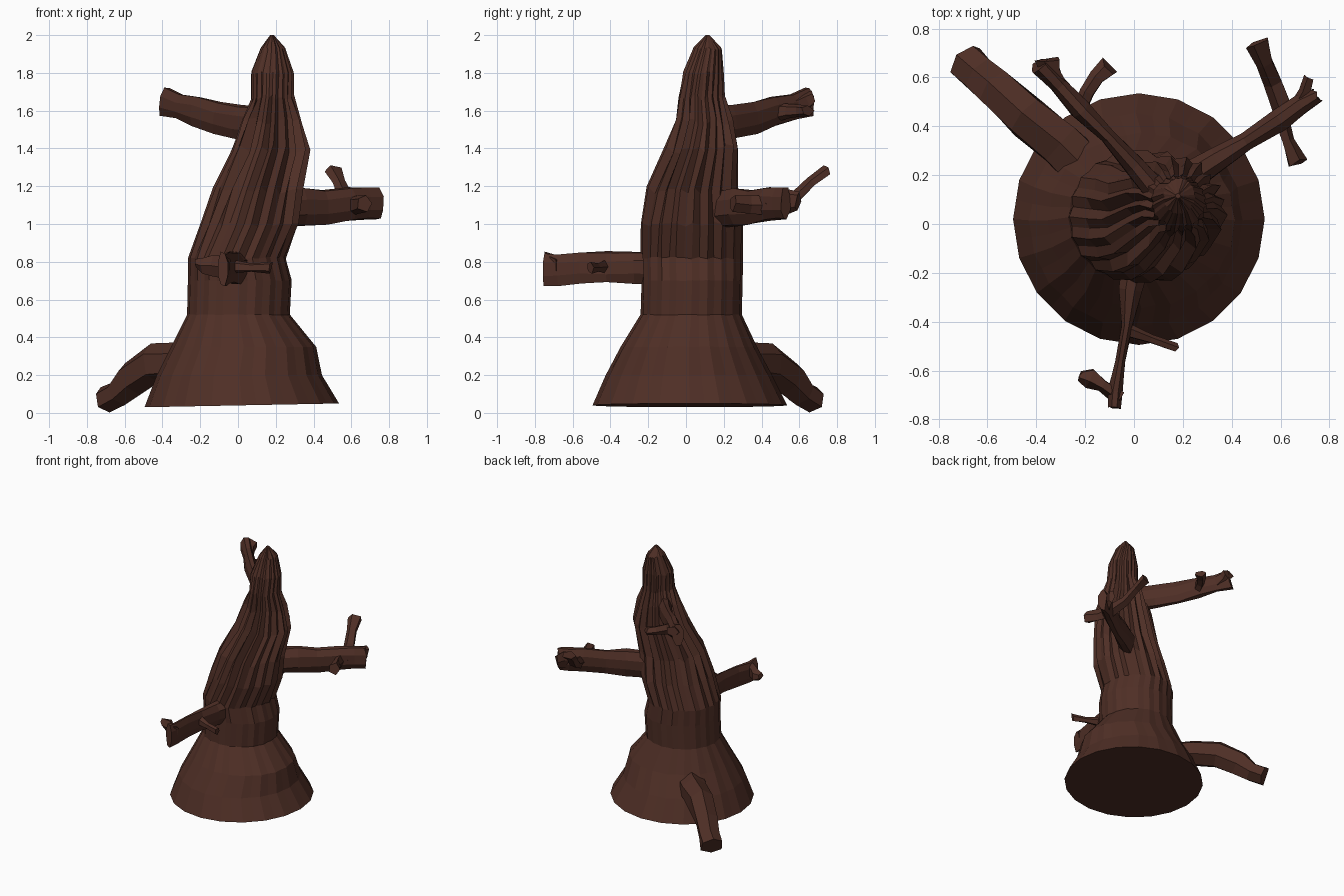
import bpy, bmesh, math, random
from mathutils import Vector

random.seed(4)
bark = bpy.data.materials.new("dark brown bark")
bark.diffuse_color = (0.078, 0.028, 0.019, 1)


def finish(bm, name):
    bmesh.ops.recalc_face_normals(bm, faces=bm.faces)
    me = bpy.data.meshes.new(name)
    bm.to_mesh(me)
    bm.free()
    me.materials.append(bark)
    ob = bpy.data.objects.new(name, me)
    bpy.context.collection.objects.link(ob)
    return ob


def skin(bm, rings):
    """Bridge vertex rings and cap both ends."""
    n = len(rings[0])
    for a, b in zip(rings, rings[1:]):
        for i in range(n):
            j = (i + 1) % n
            bm.faces.new((a[i], a[j], b[j], b[i]))
    bm.faces.new(rings[0])
    bm.faces.new(rings[-1])


# Trunk: z, x min, x max, y min, y max, fold depth
TRUNK = [
    (0.04, -0.495, 0.535, -0.495, 0.535, 0),
    (0.20, -0.43, 0.445, -0.425, 0.455, 0.005),
    (0.35, -0.355, 0.415, -0.345, 0.375, 0.01),
    (0.52, -0.27, 0.275, -0.24, 0.295, 0.01),
    (0.70, -0.265, 0.285, -0.235, 0.30, 0.015),
    (0.82, -0.265, 0.255, -0.24, 0.30, 0.03),
    (1.00, -0.20, 0.325, -0.24, 0.30, 0.07),
    (1.18, -0.135, 0.345, -0.205, 0.27, 0.10),
    (1.40, -0.035, 0.375, -0.11, 0.275, 0.13),
    (1.54, 0.02, 0.335, -0.055, 0.245, 0.14),
    (1.67, 0.07, 0.295, -0.04, 0.205, 0.10),
    (1.80, 0.07, 0.295, -0.015, 0.20, 0.05),
    (1.93, 0.12, 0.25, 0.04, 0.19, 0.04),
    (2.00, 0.17, 0.19, 0.105, 0.125, 0),
]
SIDES = 40  # 20 flat sides, with a groove line down the middle of each
bm = bmesh.new()
folds = [random.uniform(-1.5, -0.3) if i % 2 else random.uniform(-0.3, 0.4) for i in range(SIDES)]
rings = []
for k, (z, x0, x1, y0, y1, d) in enumerate(TRUNK):
    ring = []
    for i in range(SIDES):
        a = math.tau * i / SIDES + 0.03 * max(0, k - 5)
        f = 1 + d * folds[i] + random.uniform(-d, d) * 0.2
        if i % 2:
            f *= math.cos(math.tau / SIDES)
        ring.append(bm.verts.new((
            (x0 + x1) / 2 + (x1 - x0) / 2 * f * math.cos(a),
            (y0 + y1) / 2 + (y1 - y0) / 2 * f * math.sin(a),
            min(2, z + random.uniform(-0.2, 0.2) * d + (0.01 * math.cos(a) if k == 0 else 0)))))
    rings.append(ring)
skin(bm, rings)
finish(bm, "trunk")


# Limb swept along a path of (x, y, z, half width, half height)
def limb(name, path, sides=6, jag=0.015):
    bm = bmesh.new()
    pts = [Vector(p[:3]) for p in path]
    rings = []
    for k, p in enumerate(path):
        d = (pts[min(k + 1, len(pts) - 1)] - pts[max(k - 1, 0)]).normalized()
        side = d.cross(Vector((0, 0, 1))).normalized()
        up = side.cross(d)
        ring = []
        for i in range(sides):
            a = math.tau * (i + 0.5) / sides
            r = random.uniform(0.92, 1.12)
            v = pts[k] + side * math.cos(a) * p[3] * r * 1.08 + up * math.sin(a) * p[4] * r * 1.08
            if k == len(path) - 1:
                v += d * random.uniform(-jag, jag)
            ring.append(bm.verts.new(v))
        rings.append(ring)
    skin(bm, rings)
    finish(bm, name)


# Root reaching to the ground at the back left
limb("root", [(-0.15, 0.18, 0.26, 0.095, 0.09), (-0.30, 0.33, 0.265, 0.095, 0.09),
              (-0.44, 0.44, 0.26, 0.09, 0.10), (-0.56, 0.55, 0.18, 0.075, 0.085),
              (-0.63, 0.61, 0.105, 0.075, 0.065), (-0.70, 0.67, 0.066, 0.08, 0.068)], 6, 0.008)

# Right branch with twigs
limb("right_branch", [(0.20, 0.18, 1.08, 0.06, 0.09), (0.34, 0.27, 1.09, 0.05, 0.09),
                      (0.46, 0.34, 1.09, 0.035, 0.085), (0.60, 0.43, 1.11, 0.045, 0.085),
                      (0.68, 0.49, 1.11, 0.04, 0.08), (0.745, 0.525, 1.11, 0.03, 0.085)], 8)
limb("right_rear_twig", [(0.63, 0.42, 1.08, 0.045, 0.05), (0.57, 0.58, 1.14, 0.04, 0.03),
                         (0.535, 0.66, 1.22, 0.035, 0.025), (0.505, 0.74, 1.28, 0.05, 0.025)], 5)
limb("right_front_twig", [(0.60, 0.44, 1.10, 0.03, 0.05), (0.63, 0.34, 1.10, 0.025, 0.045),
                          (0.67, 0.245, 1.11, 0.04, 0.04)], 5)
limb("right_end_twig", [(0.66, 0.47, 1.11, 0.03, 0.07), (0.70, 0.54, 1.12, 0.025, 0.06),
                        (0.715, 0.59, 1.12, 0.02, 0.05)], 5)

# Front branch with twigs
limb("front_branch", [(0.02, -0.10, 0.77, 0.06, 0.08), (-0.015, -0.27, 0.77, 0.045, 0.08),
                      (-0.03, -0.42, 0.77, 0.022, 0.08), (-0.055, -0.56, 0.77, 0.02, 0.08),
                      (-0.075, -0.68, 0.76, 0.028, 0.08), (-0.08, -0.75, 0.76, 0.025, 0.085)], 8, 0.008)
limb("front_right_twig", [(-0.04, -0.43, 0.775, 0.03, 0.035), (0.07, -0.47, 0.77, 0.018, 0.022),
                          (0.18, -0.51, 0.77, 0.018, 0.03)], 5)
limb("front_left_twig", [(-0.06, -0.71, 0.77, 0.03, 0.06), (-0.13, -0.66, 0.78, 0.025, 0.05),
                         (-0.18, -0.63, 0.78, 0.04, 0.04), (-0.225, -0.62, 0.79, 0.02, 0.02)], 5)

# Upper rear branch with twigs
limb("upper_branch", [(0.10, 0.12, 1.53, 0.05, 0.09), (0.0, 0.24, 1.54, 0.04, 0.085),
                      (-0.11, 0.36, 1.56, 0.03, 0.08), (-0.22, 0.47, 1.60, 0.04, 0.075),
                      (-0.31, 0.57, 1.62, 0.035, 0.06), (-0.38, 0.645, 1.645, 0.04, 0.07)], 8)
limb("upper_side_twig", [(-0.23, 0.45, 1.59, 0.03, 0.05), (-0.19, 0.54, 1.60, 0.03, 0.035),
                         (-0.15, 0.60, 1.60, 0.03, 0.03), (-0.105, 0.64, 1.60, 0.04, 0.025)], 5)
limb("upper_end_twig", [(-0.31, 0.58, 1.62, 0.03, 0.05), (-0.34, 0.63, 1.65, 0.04, 0.045),
                        (-0.35, 0.67, 1.67, 0.05, 0.035)], 5)
